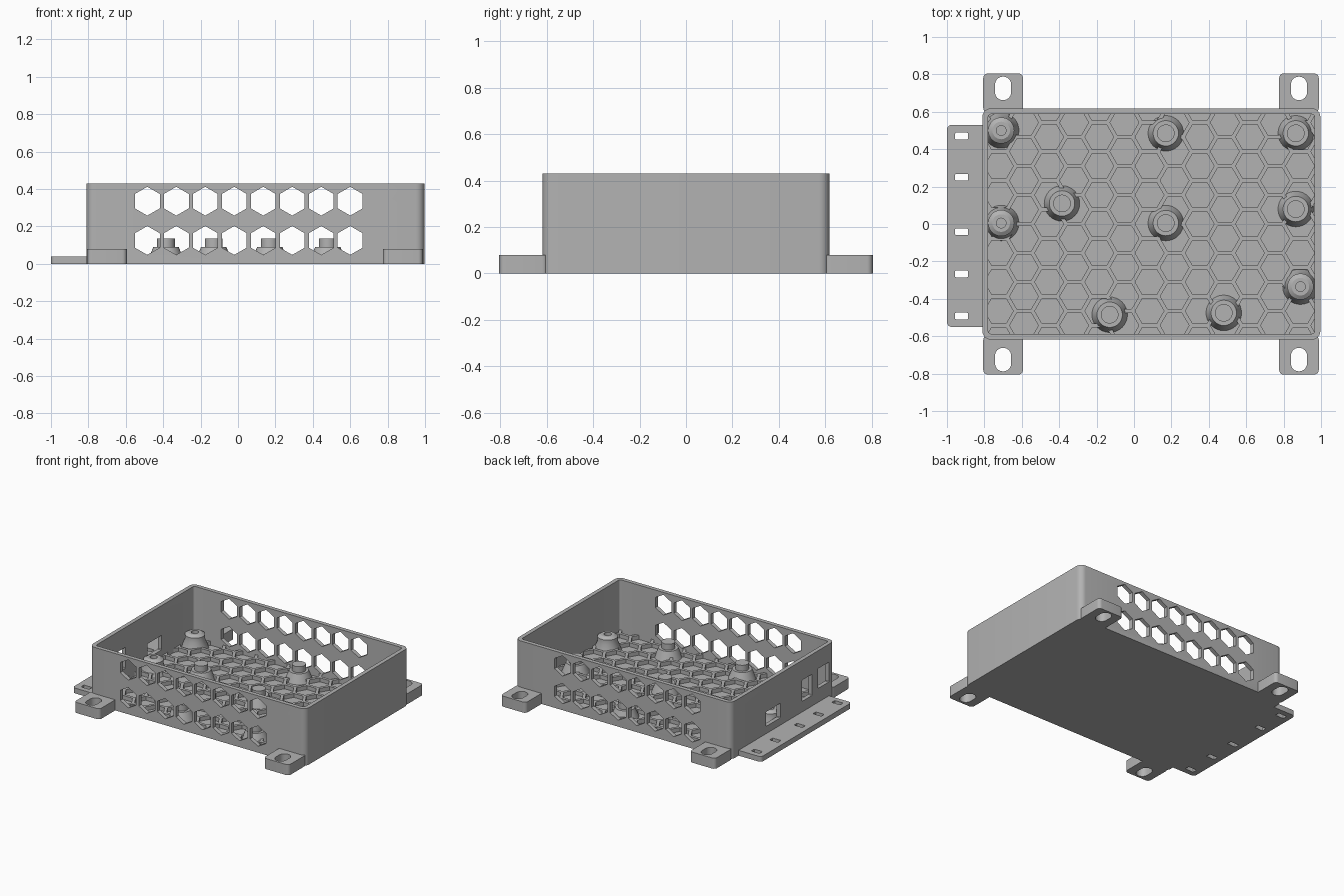
import bpy, bmesh, math

if "Cube" in bpy.data.objects:
    bpy.data.objects.remove(bpy.data.objects["Cube"], do_unlink=True)

grey = bpy.data.materials.new("plain grey")
grey.use_nodes = True
grey.diffuse_color = (0.45, 0.45, 0.45, 1)
grey.node_tree.nodes["Principled BSDF"].inputs["Base Color"].default_value = grey.diffuse_color


def rounded(cx, cy, w, h, r, steps=6):
    """Outline of a rounded rectangle, counter-clockwise."""
    pts = []
    for k, (sx, sy) in enumerate([(1, 1), (-1, 1), (-1, -1), (1, -1)]):
        for i in range(steps + 1):
            a = math.pi / 2 * (k + i / steps)
            pts.append((cx + sx * (w / 2 - r) + r * math.cos(a),
                        cy + sy * (h / 2 - r) + r * math.sin(a)))
    return pts


def hexagon(cx, cy, r, turn=0.0):
    return [(cx + r * math.cos(turn + k * math.pi / 3),
             cy + r * math.sin(turn + k * math.pi / 3)) for k in range(6)]


def prisms(name, outlines, lo, hi, axis="z"):
    """One object holding an extrusion of each outline along z, y or x."""
    place = {"z": lambda u, v, w: (u, v, w),
             "y": lambda u, v, w: (u, w, v),
             "x": lambda u, v, w: (w, u, v)}[axis]
    bm = bmesh.new()
    for pts in outlines:
        a = [bm.verts.new(place(u, v, lo)) for u, v in pts]
        b = [bm.verts.new(place(u, v, hi)) for u, v in pts]
        bm.faces.new(a[::-1])
        bm.faces.new(b)
        for i in range(len(pts)):
            j = (i + 1) % len(pts)
            bm.faces.new((a[i], a[j], b[j], b[i]))
    return finish(name, bm)


def finish(name, bm):
    bmesh.ops.remove_doubles(bm, verts=bm.verts, dist=1e-5)
    bmesh.ops.recalc_face_normals(bm, faces=bm.faces)
    me = bpy.data.meshes.new(name)
    bm.to_mesh(me)
    bm.free()
    me.materials.append(grey)
    ob = bpy.data.objects.new(name, me)
    bpy.context.collection.objects.link(ob)
    return ob


def select(ob):
    bpy.ops.object.select_all(action="DESELECT")
    ob.select_set(True)
    bpy.context.view_layer.objects.active = ob


def cut(ob, cutter):
    cutter.hide_render = True
    mod = ob.modifiers.new("cut", "BOOLEAN")
    mod.operation = "DIFFERENCE"
    mod.solver = "EXACT"
    mod.object = cutter
    select(ob)
    bpy.ops.object.modifier_apply(modifier=mod.name)
    bpy.data.objects.remove(cutter, do_unlink=True)


def smooth(ob):
    select(ob)
    bpy.ops.object.shade_smooth_by_angle(angle=math.radians(30))


def lathe(name, x, y, profile, seg=32):
    """Revolve (radius, z) pairs; the first and last lie on the axis."""
    bm = bmesh.new()
    rings = [[bm.verts.new((x + r * math.cos(2 * math.pi * k / seg),
                            y + r * math.sin(2 * math.pi * k / seg), z))
              for k in range(seg)] for r, z in profile]
    bm.faces.new(rings[0])
    bm.faces.new(rings[-1])
    for a, b in zip(rings, rings[1:]):
        for k in range(seg):
            j = (k + 1) % seg
            bm.faces.new((a[k], a[j], b[j], b[k]))
    smooth(finish(name, bm))


# Main tray
MID, LENGTH, WIDTH, HEIGHT = 0.093, 1.807, 1.236, 0.43
WALL, FLOOR, RIB = 0.031, 0.02, 0.05
inner_l, inner_w = LENGTH - 2 * WALL, WIDTH - 2 * WALL
tray = prisms("tray", [rounded(MID, 0, LENGTH, WIDTH, 0.045)], 0, HEIGHT)
cut(tray, prisms("cavity", [rounded(MID, 0, inner_l, inner_w, 0.015)], FLOOR, 0.6))

# Hexagonal vents through the front and back walls
vents = [hexagon(-0.485 + 0.155 * i, z, 0.077, math.pi / 6)
         for i in range(8) for z in (0.125, 0.335)]
cut(tray, prisms("vents", vents, -0.8, 0.8, "y"))

# Connector windows in the right end wall: centre y, centre z, width, height
windows = [(0.115, 0.15, 0.17, 0.11), (-0.29, 0.2, 0.12, 0.16), (-0.485, 0.22, 0.13, 0.15)]
cut(tray, prisms("windows", [rounded(*w, 0.004, 1) for w in windows], -0.9, -0.7, "x"))
smooth(tray)

# Honeycomb ribs on the floor
ribs = prisms("honeycomb_floor", [rounded(MID, 0, inner_l, inner_w, 0.015)], FLOOR, RIB)
PITCH = 0.155
cells = []
for i in range(-7, 8):
    for j in range(-5, 6):
        cx = MID - 0.01 + i * PITCH * math.sqrt(3) / 2
        cy = (j + 0.5 * (i % 2)) * PITCH
        cells.append(hexagon(cx, cy, 0.077))
cut(ribs, prisms("cells", cells, FLOOR - 0.01, RIB + 0.02))

# Standoffs: plain pegs and wide bosses with screw holes
peg = [(0.095, FLOOR), (0.068, 0.09), (0.047, 0.09), (0.047, 0.135)]
boss = [(0.095, FLOOR), (0.07, 0.085), (0.07, 0.12), (0.047, 0.135),
        (0.026, 0.135), (0.026, 0.06)]
for x, y in [(-0.385, 0.11), (0.17, 0.485), (0.17, 0.005), (0.865, 0.485),
             (0.865, 0.08), (0.48, -0.475), (-0.13, -0.485)]:
    lathe("peg_standoff", x, y, peg)
for x, y in [(-0.71, 0.5), (-0.71, 0.005), (0.89, -0.335)]:
    lathe("screw_standoff", x, y, boss)

# Four mounting ears with slots
for x in (-0.7, 0.882):
    for side in (-1, 1):
        ear = prisms("mounting_ear", [rounded(x, side * 0.7, 0.212, 0.21, 0.025)], 0, 0.08)
        cut(ear, prisms("slot", [rounded(x, side * 0.725, 0.086, 0.126, 0.042)], -0.1, 0.2))
        smooth(ear)

# Cable tie flange along the right end
flange = prisms("tie_flange", [rounded(-0.895, -0.01, 0.21, 1.08, 0.025)], 0, 0.04)
slots = [rounded(-0.922, y, 0.07, 0.036, 0.006, 2) for y in (0.47, 0.25, -0.042, -0.267, -0.492)]
cut(flange, prisms("tie_slots", slots, -0.1, 0.2))
smooth(flange)
